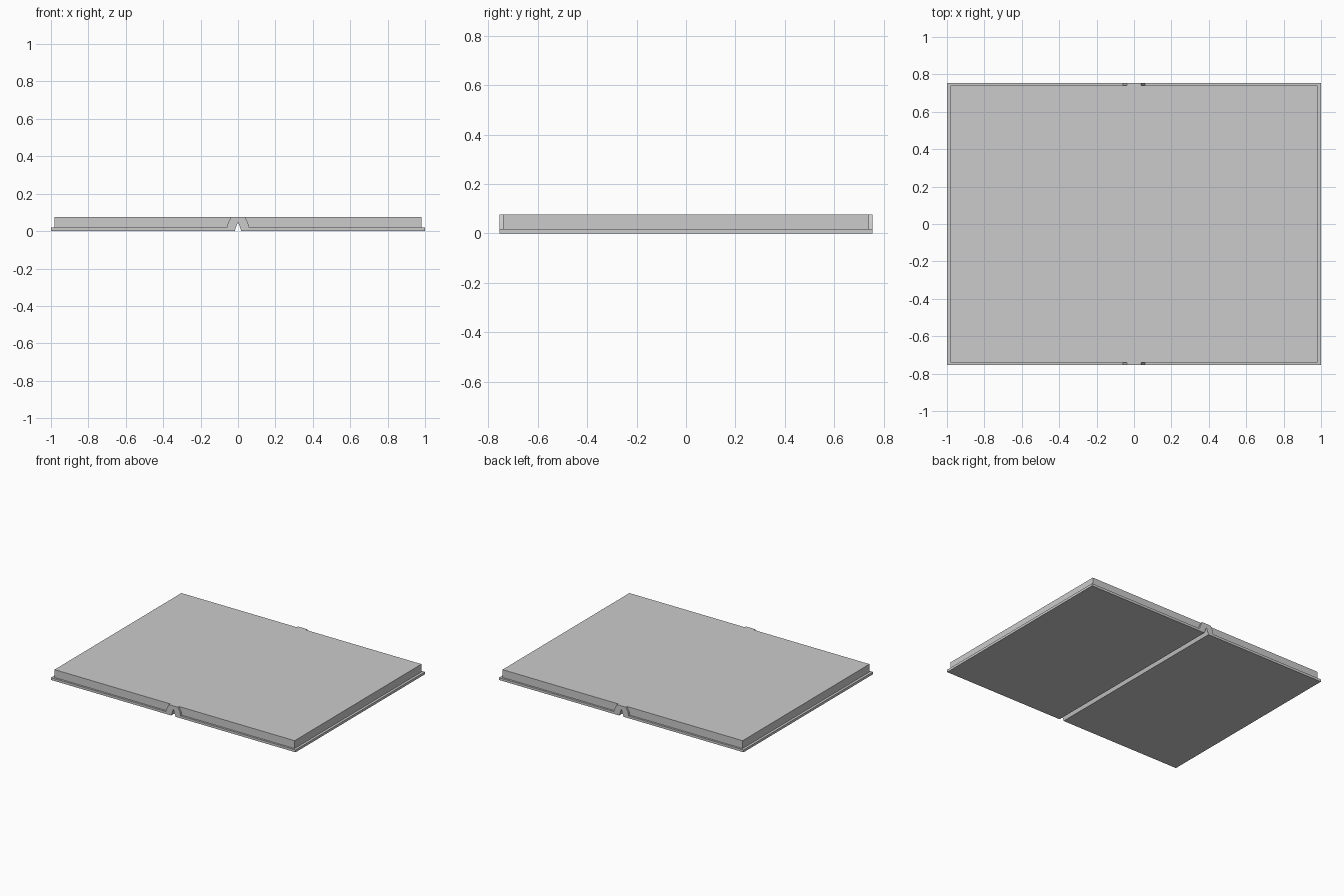
import bpy, bmesh

if "Cube" in bpy.data.objects:
    bpy.data.objects.remove(bpy.data.objects["Cube"])


def extrude_profile(name, pts, half_depth):
    """Extrude an (x, z) profile along y, centred on y = 0."""
    bm = bmesh.new()
    face = bm.faces.new([bm.verts.new((x, -half_depth, z)) for x, z in pts])
    ext = bmesh.ops.extrude_face_region(bm, geom=[face])
    verts = [v for v in ext["geom"] if isinstance(v, bmesh.types.BMVert)]
    bmesh.ops.translate(bm, verts=verts, vec=(0, 2 * half_depth, 0))
    bmesh.ops.recalc_face_normals(bm, faces=bm.faces)
    mesh = bpy.data.meshes.new(name)
    bm.to_mesh(mesh)
    bm.free()
    obj = bpy.data.objects.new(name, mesh)
    bpy.context.collection.objects.link(obj)
    return obj


TOP = 0.076

# Cover: two flat boards joined by a raised spine, with a V groove below
half = [(0.018, 0.0), (1.0, 0.0), (1.0, 0.018), (0.06, 0.018),
        (0.053, 0.045), (0.037, TOP)]
mirrored = [(-x, z) for x, z in reversed(half)]
extrude_profile("cover", half + mirrored + [(0.0, 0.05)], 0.755)

# Page blocks: each one butts against the slope of the spine
for name, s in (("right_pages", 1), ("left_pages", -1)):
    pages = [(0.06, 0.018), (0.982, 0.018), (0.982, TOP),
             (0.037, TOP), (0.053, 0.045)]
    extrude_profile(name, [(s * x, z) for x, z in pages], 0.741)
